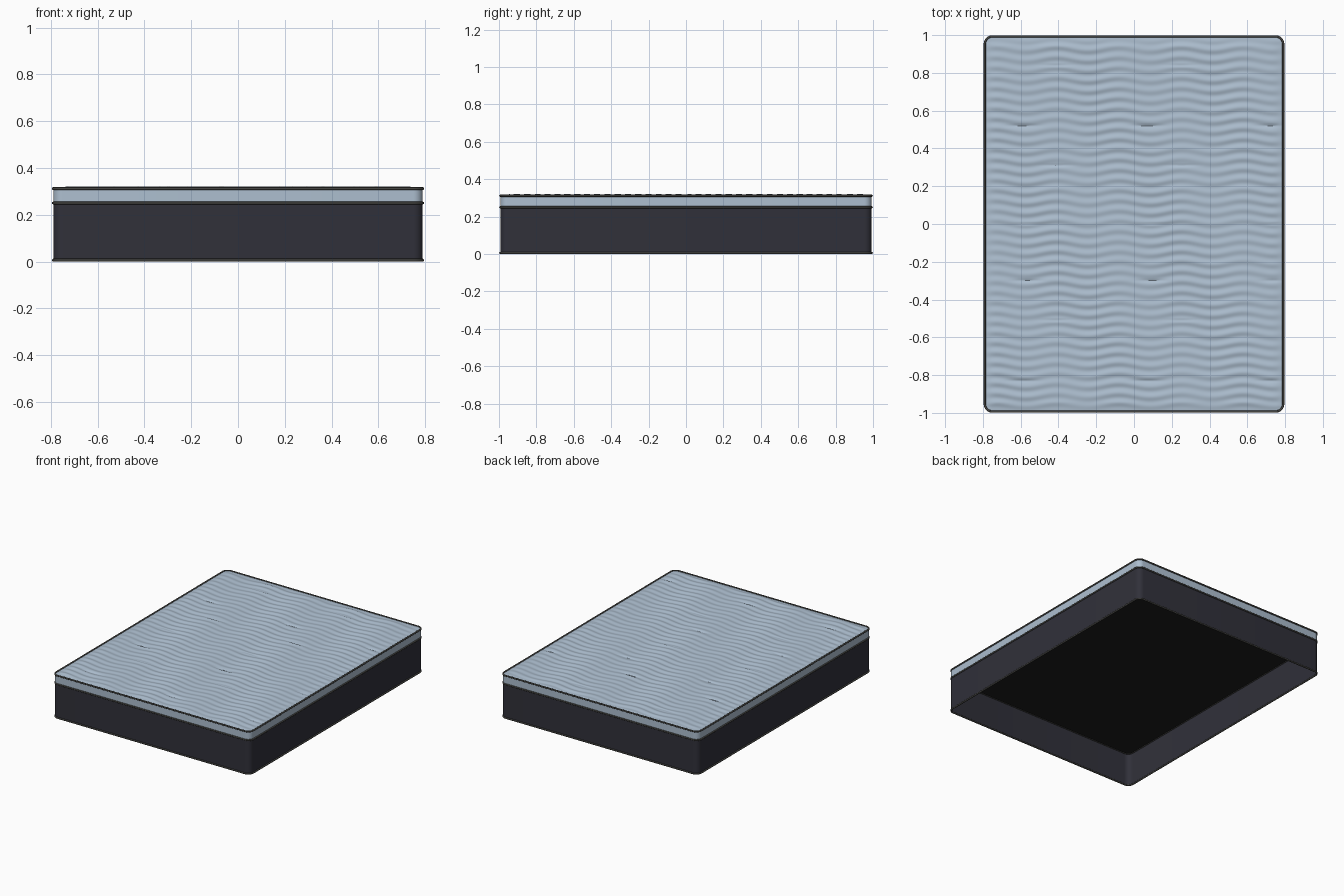
import bpy, bmesh
from math import sin, cos, pi, tau, exp, hypot

cube = bpy.data.objects.get("Cube")
if cube:
    bpy.data.objects.remove(cube)

HX, HY, R = 0.79, 0.993, 0.04      # half width, half length, corner radius
BASE_TOP, BED_TOP = 0.25, 0.312
PIPE = 0.006


def material(name, rgb):
    m = bpy.data.materials.new(name)
    m.use_nodes = True
    m.diffuse_color = (*rgb, 1)
    bsdf = m.node_tree.nodes["Principled BSDF"]
    bsdf.inputs["Base Color"].default_value = (*rgb, 1)
    bsdf.inputs["Roughness"].default_value = 0.8
    return m


FABRIC = material("pale blue fabric", (0.42, 0.52, 0.63))
DARK = material("charcoal fabric", (0.03, 0.03, 0.042))
TRIM = material("grey piping", (0.06, 0.06, 0.055))
LINING = material("black lining", (0.012, 0.012, 0.012))


def outline(z, steps=8):
    """Rounded rectangle, counter-clockwise."""
    pts = []
    for q, (sx, sy) in enumerate([(1, 1), (-1, 1), (-1, -1), (1, -1)]):
        for i in range(steps + 1):
            a = (q + i / steps) * pi / 2
            pts.append((sx * (HX - R) + R * cos(a), sy * (HY - R) + R * sin(a), z))
    return pts


def finish(bm, name, mat):
    mesh = bpy.data.meshes.new(name)
    bm.to_mesh(mesh)
    bm.free()
    mesh.materials.append(mat)
    obj = bpy.data.objects.new(name, mesh)
    bpy.context.collection.objects.link(obj)
    bpy.ops.object.select_all(action='DESELECT')
    obj.select_set(True)
    bpy.context.view_layer.objects.active = obj
    bpy.ops.object.shade_smooth_by_angle()
    return obj


def wall(name, z0, z1, mat):
    bm = bmesh.new()
    low = [bm.verts.new(p) for p in outline(z0)]
    high = [bm.verts.new(p) for p in outline(z1)]
    n = len(low)
    for i in range(n):
        j = (i + 1) % n
        bm.faces.new((low[i], low[j], high[j], high[i]))
    return finish(bm, name, mat)


def piping(name, z):
    cu = bpy.data.curves.new(name, 'CURVE')
    cu.dimensions = '3D'
    cu.bevel_depth = PIPE
    cu.bevel_resolution = 2
    pts = outline(z)
    sp = cu.splines.new('POLY')
    sp.points.add(len(pts) - 1)
    for p, co in zip(sp.points, pts):
        p.co = (*co, 1)
    sp.use_cyclic_u = True
    cu.materials.append(TRIM)
    bpy.context.collection.objects.link(bpy.data.objects.new(name, cu))


# Side walls; the base is open underneath
wall("base_sides", PIPE, BASE_TOP, DARK)
wall("mattress_sides", BASE_TOP, BED_TOP, FABRIC)

# Lining under the mattress, seen through the open base
bm = bmesh.new()
bm.faces.new([bm.verts.new(p) for p in reversed(outline(BASE_TOP - 0.002))])
finish(bm, "underside_lining", LINING)

# Piping along each seam
piping("bottom_piping", PIPE)
piping("middle_piping", BASE_TOP)
piping("top_piping", BED_TOP)


# Quilted top: wavy ridges with short tucked folds
def tuck(x, y):
    """Depth of the staggered folds."""
    d = 0
    for fy, phase in ((0.84, 0.25), (0.52, 0.07), (0.31, 0.25), (0, 0.1),
                      (-0.3, 0.1), (-0.51, 0.25), (-0.83, 0.07)):
        along = max(0, cos(tau * (x - phase) / 0.66)) ** 4
        d += along * exp(-((y - fy) / 0.007) ** 2)
    return d


def quilt_height(x, y):
    edge = min(HX - abs(x), HY - abs(y))
    fade = min(1, max(0, edge / 0.05))
    bend = 0.011 * cos(tau * (x - 0.25) / 0.33)
    ridge = 0.5 + 0.5 * sin(tau * (y - bend) / 0.054)
    swell = 0.8 + 0.2 * sin(tau * x / 0.66 + 5 * y)
    return BED_TOP + fade * (0.003 + 0.0055 * ridge * swell - 0.004 * tuck(x, y))


NX, NY = 80, 360
bm = bmesh.new()
rows = []
for j in range(NY + 1):
    row = []
    for i in range(NX + 1):
        x, y = HX * (2 * i / NX - 1), HY * (2 * j / NY - 1)
        z = quilt_height(x, y)
        # pull corner points onto the rounded corner
        dx, dy = abs(x) - (HX - R), abs(y) - (HY - R)
        if dx > 0 and dy > 0:
            k = max(dx, dy) / hypot(dx, dy)
            x = (HX - R + dx * k) * (1 if x > 0 else -1)
            y = (HY - R + dy * k) * (1 if y > 0 else -1)
        row.append(bm.verts.new((x, y, z)))
    rows.append(row)
for a, b in zip(rows, rows[1:]):
    for i in range(NX):
        bm.faces.new((a[i], a[i + 1], b[i + 1], b[i]))
finish(bm, "quilted_top", FABRIC)
